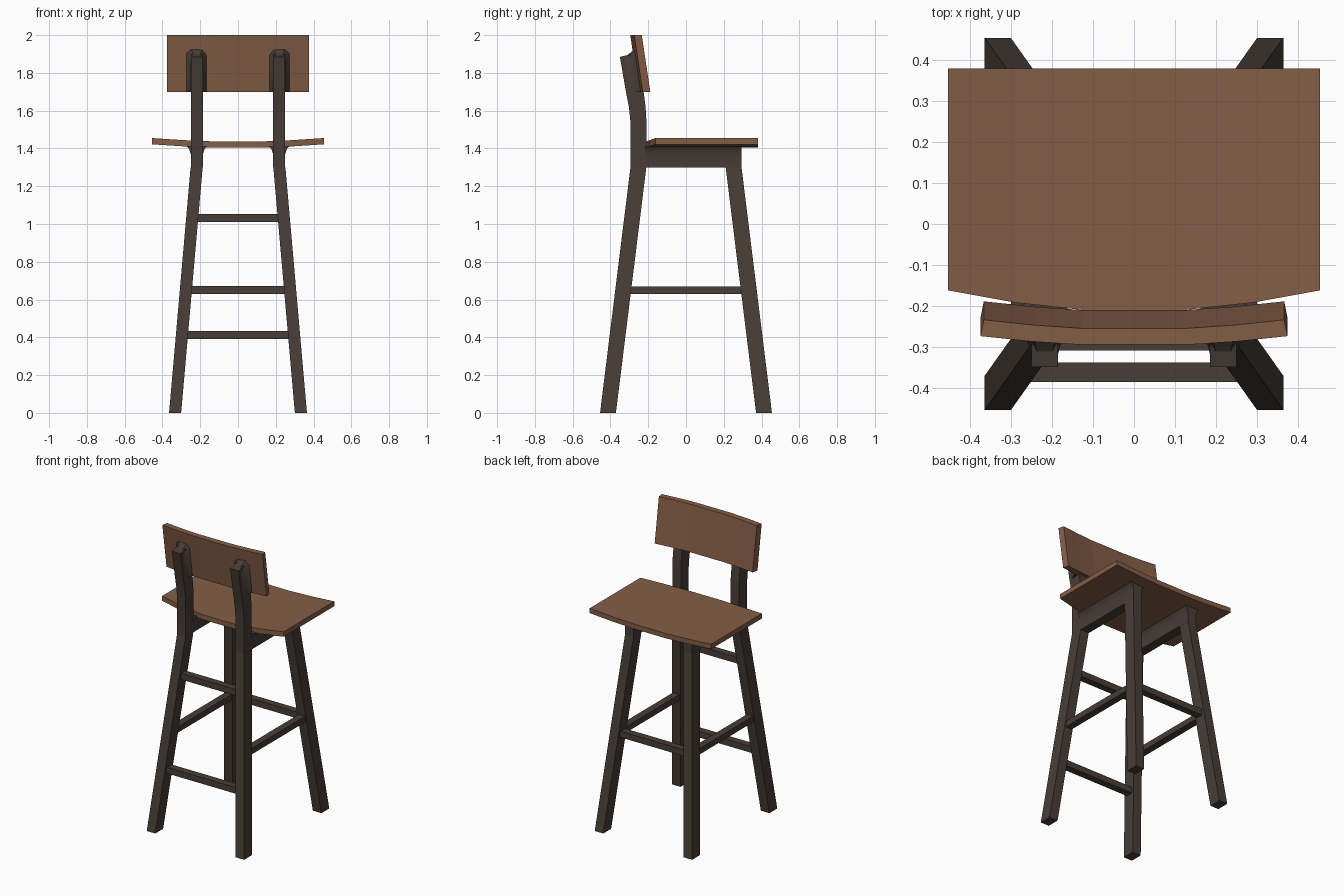
import bpy, bmesh, math

if "Cube" in bpy.data.objects:
    bpy.data.objects.remove(bpy.data.objects["Cube"])


def material(name, rgb):
    m = bpy.data.materials.new(name)
    m.diffuse_color = (*rgb, 1)
    m.use_nodes = True
    m.node_tree.nodes["Principled BSDF"].inputs["Base Color"].default_value = m.diffuse_color
    return m


BROWN = material("warm brown wood", (0.23, 0.11, 0.062))
DARK = material("dark stained wood", (0.065, 0.047, 0.038))


def loft(name, rings, mat, smooth=False):
    """Join matching closed rings of points and cap both ends."""
    bm = bmesh.new()
    vs = [[bm.verts.new(p) for p in r] for r in rings]
    n = len(rings[0])
    for a, b in zip(vs, vs[1:]):
        for i in range(n):
            j = (i + 1) % n
            bm.faces.new((a[i], a[j], b[j], b[i]))
    bm.faces.new(vs[0][::-1])
    bm.faces.new(vs[-1])
    bmesh.ops.recalc_face_normals(bm, faces=bm.faces)
    me = bpy.data.meshes.new(name)
    bm.to_mesh(me)
    bm.free()
    me.materials.append(mat)
    ob = bpy.data.objects.new(name, me)
    bpy.context.collection.objects.link(ob)
    if smooth:
        bpy.ops.object.select_all(action='DESELECT')
        ob.select_set(True)
        bpy.context.view_layer.objects.active = ob
        bpy.ops.object.shade_smooth_by_angle(angle=math.radians(35))
    return ob


def rect(x0, x1, y0, y1, z):
    return [(x0, y0, z), (x1, y0, z), (x1, y1, z), (x0, y1, z)]


def box(name, x0, x1, y0, y1, z0, z1):
    return loft(name, [rect(x0, x1, y0, y1, z0), rect(x0, x1, y0, y1, z1)], DARK)


# leg centre lines, splayed outward towards the floor
def leg_x(z):
    return 0.333 - 0.114 * z / 1.3


def leg_y(z):
    return 0.413 - 0.161 * z / 1.3


W, D = 0.032, 0.042          # half width and half depth of a leg

for s, side in ((-1, "left"), (1, "right")):
    # splayed legs
    for t, end in ((-1, "back"), (1, "front")):
        rings = []
        for z in (0, 1.3):
            x, y = s * leg_x(z), t * leg_y(z)
            rings.append(rect(x - W, x + W, y - D, y + D, z))
        loft(f"{end}_leg_{side}", rings, DARK)

    # upright post bending back behind the backrest
    x = s * 0.218
    path = [(-0.295, 1.30, -0.21, 1.30), (-0.295, 1.55, -0.21, 1.55),
            (-0.302, 1.62, -0.214, 1.62), (-0.318, 1.70, -0.227, 1.72),
            (-0.350, 1.885, -0.284, 1.90)]
    loft(f"back_post_{side}",
         [[(x - W, a, za), (x + W, a, za), (x + W, b, zb), (x - W, b, zb)]
          for a, za, b, zb in path], DARK, True)

    # flared pad joining post and backrest
    rings = []
    for d, w, z1 in ((0.055, 0.032, 1.885), (0.03, 0.037, 1.90),
                     (0.012, 0.046, 1.915), (-0.006, 0.058, 1.93)):
        ring = []
        for u, z in ((-1, 1.70), (1, 1.70), (1, z1 - 0.025), (0.55, z1),
                     (-0.55, z1), (-1, z1 - 0.025)):
            ring.append((x + u * w, -0.287 + (2 - z) * 0.15 - d, z))
        rings.append(ring)
    loft(f"backrest_pad_{side}", rings, DARK, True)

    # side apron, flaring where it meets the seat
    prof = [(-0.032, 1.30), (0.032, 1.30), (0.032, 1.37), (0.040, 1.395),
            (0.055, 1.414), (-0.055, 1.414), (-0.040, 1.395), (-0.032, 1.37)]
    loft(f"side_apron_{side}",
         [[(x + u, y, z) for u, z in prof] for y in (-0.215, 0.294)], DARK, True)

    # side stretcher
    xs = s * leg_x(0.65)
    box(f"side_stretcher_{side}", xs - 0.024, xs + 0.024, -0.32, 0.32, 0.63, 0.67)

# cross stretchers: two at the back, one at the front
for name, t, z in (("lower_back_stretcher", -1, 0.412),
                   ("upper_back_stretcher", -1, 1.032),
                   ("front_stretcher", 1, 0.65)):
    x, y = leg_x(z), t * leg_y(z)
    box(name, -x, x, y - 0.024, y + 0.024, z - 0.021, z + 0.021)

# dished seat: x, back edge y, lift
half = [(0.125, -0.21, 0.0), (0.29, -0.192, 0.007), (0.455, -0.162, 0.018)]
stations = [(-x, y, l) for x, y, l in half[::-1]] + half
loft("seat", [[(x, y, 1.404 + l), (x, 0.38, 1.404 + l),
               (x, 0.38, 1.437 + l), (x, y, 1.437 + l)]
              for x, y, l in stations], BROWN)

# curved, tilted backrest: back x, front x, forward offset
half = [(0.13, 0.127, 0.0), (0.25, 0.245, 0.008), (0.375, 0.367, 0.021)]
stations = [(-a, -b, o) for a, b, o in half[::-1]] + half
loft("backrest", [[(a, -0.295 + o, 2.0), (b, -0.255 + o, 2.0),
                   (b, -0.21 + o, 1.70), (a, -0.25 + o, 1.70)]
                  for a, b, o in stations], BROWN)
